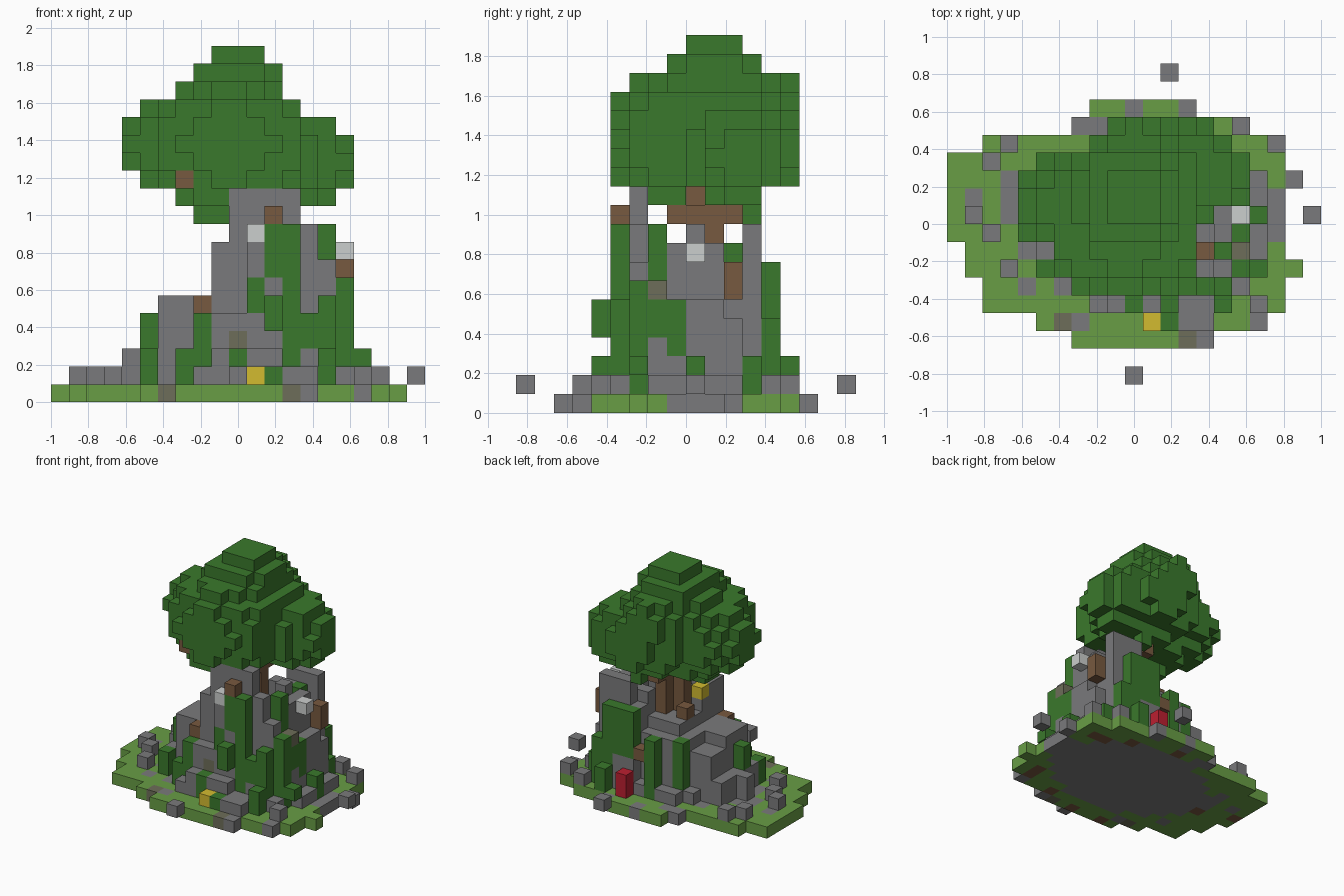
import bpy
import bmesh
import random
from mathutils import Vector

cube = bpy.data.objects.get("Cube")
if cube:
    bpy.data.objects.remove(cube)

random.seed(4)
UNIT = 2 / 21                      # edge of one block
ORIGIN = Vector((-1, -9 * UNIT, 0))
blocks = {}                        # (i, j, k) -> part name


def fill(part, i0, i1, j0, j1, k0, k1):
    """Fill an inclusive box of blocks."""
    for i in range(i0, i1 + 1):
        for j in range(j0, j1 + 1):
            for k in range(k0, k1 + 1):
                blocks[i, j, k] = part


def column(part, i, j, k0, k1):
    fill(part, i, i, j, j, k0, k1)


def blob(part, centre, radii):
    """Fill the free blocks whose middle lies in an ellipsoid."""
    for i in range(21):
        for j in range(18):
            for k in range(10, 20):
                p = (i + .5, j + .5, k + .5)
                if sum(((a - c) / r) ** 2 for a, c, r in zip(p, centre, radii)) <= 1:
                    blocks.setdefault((i, j, k), part)


# Grass island: one span per row, front to back, stone under the middle
spans = [(7, 14), (5, 17), (2, 18), (2, 18), (1, 19), (1, 18), (0, 18),
         (0, 18), (0, 18), (0, 19), (0, 18), (2, 18), (7, 16), (8, 13)]
for row, (a, b) in enumerate(spans):
    fill("grass_island", a, b, row + 2, row + 2, 0, 0)
for i in range(21):
    for j in range(18):
        if ((i - 10.5) / 6.9) ** 2 + ((j - 8.5) / 5.2) ** 2 < 1:
            blocks[i, j, 0] = "stone_hill"

# Stones set flush in the grass, and moss
for i, j in [(1, 10), (3, 9), (3, 10), (3, 11), (4, 5), (6, 5), (7, 3), (10, 15), (13, 15),
             (7, 14), (8, 14), (19, 11), (17, 3), (14, 2), (18, 8), (18, 9), (18, 10)]:
    blocks[i, j, 0] = "flush_stones"
for i, j in [(6, 3), (13, 2)]:
    blocks[i, j, 0] = "moss"

# Stone hill: boxes (i0, i1, j0, j1, height)
for i0, i1, j0, j1, h in [
        (5, 17, 7, 11, 2), (7, 16, 5, 12, 2), (8, 15, 4, 13, 2), (4, 4, 9, 9, 3),
        (5, 15, 7, 11, 3), (9, 12, 4, 4, 3), (13, 14, 3, 3, 2), (8, 14, 5, 12, 4),
        (6, 15, 7, 11, 5), (6, 7, 7, 9, 6), (9, 14, 5, 5, 5), (8, 14, 6, 11, 6),
        (9, 15, 6, 11, 7), (9, 9, 6, 7, 9), (9, 9, 8, 8, 8), (10, 15, 6, 7, 8),
        (10, 13, 6, 6, 12), (14, 14, 6, 6, 10), (9, 11, 12, 12, 6), (12, 14, 13, 13, 6),
        (15, 15, 8, 10, 9), (14, 14, 9, 9, 10), (12, 14, 11, 11, 9), (12, 12, 12, 12, 8),
        (13, 15, 12, 12, 10), (16, 16, 8, 10, 6), (16, 16, 11, 11, 5), (16, 16, 7, 7, 4),
        (11, 12, 5, 5, 9)]:
    fill("stone_hill", i0, i1, j0, j1, 1, h - 1)

# Loose stones on and around the island
for i, j in [(10, 0), (12, 17), (20, 9), (1, 9), (2, 8), (2, 12), (3, 6), (3, 13),
             (5, 7), (16, 14), (18, 13), (17, 4)]:
    blocks[i, j, 1] = "loose_stones"

# Climbing plants: columns (i, j, bottom, top)
for c in [(13, 5, 1, 9), (12, 5, 7, 9), (11, 5, 5, 6), (12, 4, 4, 5), (8, 5, 1, 4),
          (7, 5, 1, 2), (5, 6, 1, 2), (5, 8, 3, 4), (10, 4, 1, 2), (12, 3, 1, 1),
          (14, 5, 3, 4), (15, 4, 1, 2), (15, 5, 1, 5), (16, 6, 1, 6), (16, 7, 4, 5),
          (16, 8, 3, 5), (15, 7, 7, 9), (17, 9, 1, 2), (17, 6, 2, 2), (16, 12, 1, 2),
          (15, 13, 1, 4), (14, 13, 1, 7), (13, 13, 4, 7), (12, 13, 4, 7),
          (8, 12, 1, 5), (10, 13, 1, 5), (14, 14, 1, 2), (14, 11, 8, 8)]:
    column("climbing_plants", *c)

# Trunk, branches and roots
column("trunk", 10, 9, 6, 12)
column("trunk", 11, 10, 7, 10)
fill("branches", 11, 11, 8, 11, 10, 10)
for c in [(12, 5, 10, 10), (8, 6, 5, 5), (16, 11, 6, 7), (14, 7, 8, 8), (11, 13, 4, 4),
          (9, 10, 7, 7), (7, 6, 12, 12)]:
    column("branches", *c)

# Accent blocks
column("pale_stones", 11, 5, 9, 9)
column("pale_stones", 16, 9, 8, 8)
column("gold_blocks", 11, 3, 1, 1)
column("gold_blocks", 9, 8, 8, 8)
column("red_block", 12, 14, 1, 2)
column("moss", 10, 5, 3, 3)
column("moss", 16, 7, 6, 6)

# Tree crown: crown top, then left, low, right, front and back lobes
for centre, radii in [
        ((10.3, 10.5, 15.8), (3.4, 3.8, 4.3)), ((7.5, 10.1, 14.5), (3.6, 3, 2.6)),
        ((8.9, 9, 12.5), (1.9, 3, 2.3)), ((14, 11.8, 13.6), (3.1, 2.6, 2.7)),
        ((10, 8, 14.5), (4.5, 3.1, 3.5)), ((12, 11.8, 14), (4.2, 3.3, 2.9)),
        ((10.5, 12.5, 16.3), (2.6, 2.6, 2.2))]:
    blob("tree_crown", centre, radii)
column("tree_crown", 12, 12, 10, 11)


def material(name, rgb):
    mat = bpy.data.materials.new(name)
    mat.use_nodes = True
    mat.diffuse_color = (*rgb, 1)
    mat.node_tree.nodes["Principled BSDF"].inputs["Base Color"].default_value = (*rgb, 1)
    return mat


leaf = material("leaf_green", (.042, .19, .025))
grass = material("grass_green", (.14, .34, .06))
stone = material("stone_grey", (.195, .195, .2))
wood = material("wood_brown", (.185, .1, .05))
pale = material("pale_grey", (.6, .62, .61))
gold = material("gold_yellow", (.65, .5, .03))
red = material("red", (.5, .014, .03))
mossy = material("moss_grey", (.155, .155, .1))

parts = {"grass_island": grass, "flush_stones": stone, "stone_hill": stone,
         "loose_stones": stone, "climbing_plants": leaf, "tree_crown": leaf,
         "trunk": wood, "branches": wood, "pale_stones": pale,
         "gold_blocks": gold, "red_block": red, "moss": mossy}


def build(part, mat):
    """Make one mesh from the open faces of a part's blocks."""
    bm = bmesh.new()
    corners = {}

    def corner(p):
        key = tuple(p)
        if key not in corners:
            corners[key] = bm.verts.new(ORIGIN + Vector(key) * UNIT)
        return corners[key]

    for cell in [c for c, name in blocks.items() if name == part]:
        for axis in range(3):
            u, v = (axis + 1) % 3, (axis + 2) % 3
            for side in (0, 1):
                beside = list(cell)
                beside[axis] += 2 * side - 1
                if tuple(beside) in blocks:
                    continue
                ring = []
                for du, dv in [(0, 0), (1, 0), (1, 1), (0, 1)]:
                    p = list(cell)
                    p[axis] += side
                    p[u] += du
                    p[v] += dv
                    ring.append(corner(p))
                face = bm.faces.new(ring if side else ring[::-1])
                # Specks of bare earth under the grass
                if part == "grass_island" and axis == 2 and not side:
                    face.material_index = int(random.random() < .13)
    mesh = bpy.data.meshes.new(part)
    bm.to_mesh(mesh)
    bm.free()
    mesh.materials.append(mat)
    if part == "grass_island":
        mesh.materials.append(wood)
    bpy.context.collection.objects.link(bpy.data.objects.new(part, mesh))


for part, mat in parts.items():
    build(part, mat)
